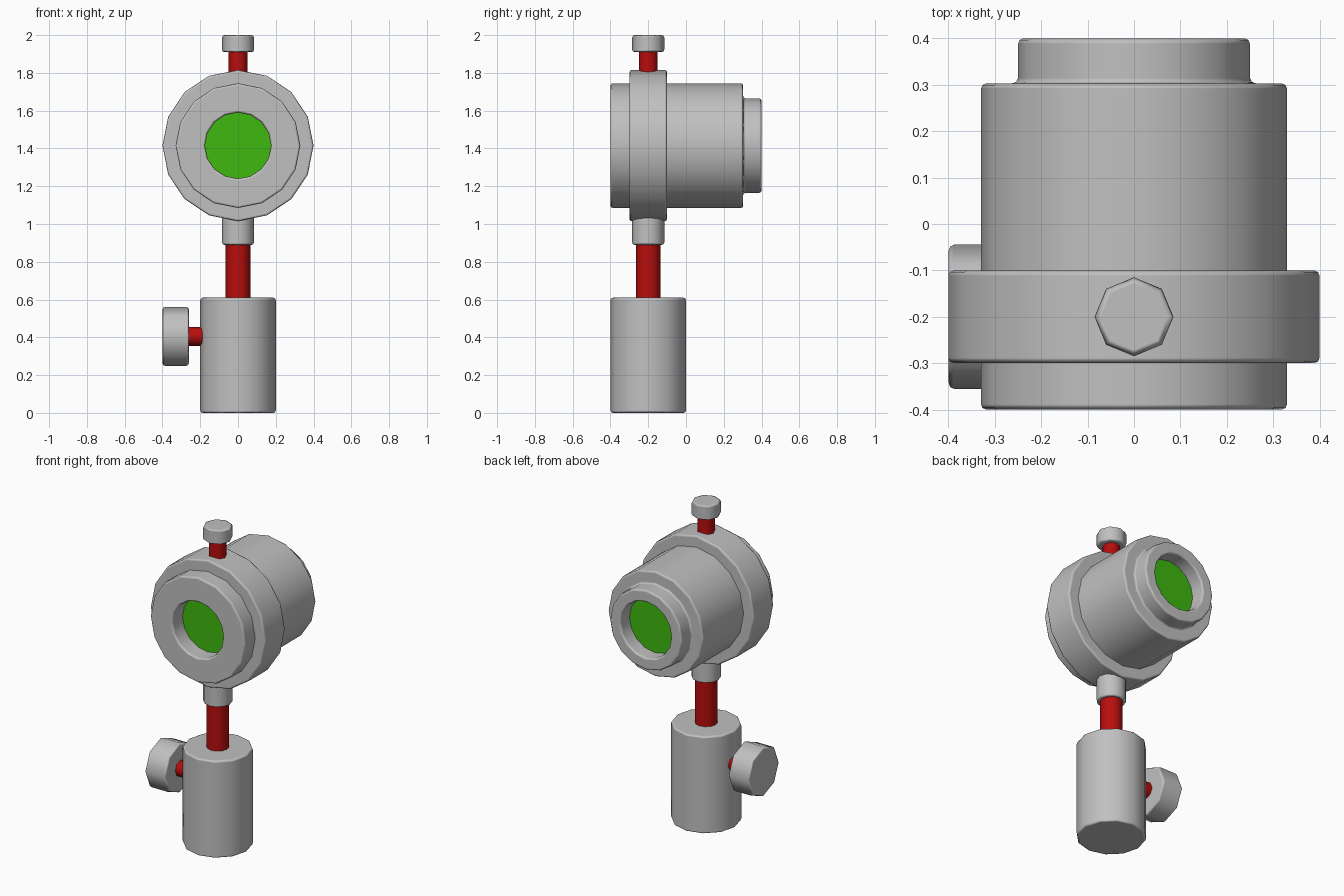
import bpy
from math import sin, cos, pi, radians
from mathutils import Matrix, Vector

cube = bpy.data.objects.get("Cube")
if cube:
    bpy.data.objects.remove(cube, do_unlink=True)


def material(name, rgb):
    mat = bpy.data.materials.new(name)
    mat.use_nodes = True
    mat.diffuse_color = (*rgb, 1)
    mat.node_tree.nodes["Principled BSDF"].inputs["Base Color"].default_value = (*rgb, 1)
    return mat


GREY = material("light grey", (0.53, 0.53, 0.53))
RED = material("red", (0.48, 0.004, 0.004))
GREEN = material("green", (0.05, 0.48, 0.005))

UP = Matrix.Identity(4)
ALONG_Y = Matrix.Rotation(radians(-90), 4, "X")
ALONG_X = Matrix.Rotation(radians(90), 4, "Y")


def lathe(name, profile, sides, mat, origin, turn=UP, bevel=0.0):
    """Spin (radius, height) points about the local z axis; zero radius closes an end."""
    verts, rings, faces = [], [], []
    for r, h in profile:
        count = sides if r > 0 else 1
        rings.append([len(verts) + i for i in range(count)])
        verts += [Vector((r * cos(2 * pi * i / sides), r * sin(2 * pi * i / sides), h))
                  for i in range(count)]
    for a, b in zip(rings, rings[1:]):
        if len(a) == 1:
            faces.append(b[::-1])
        elif len(b) == 1:
            faces.append(a)
        else:
            faces += [(a[i], a[(i + 1) % sides], b[(i + 1) % sides], b[i]) for i in range(sides)]
    # End caps are single polygons, so the pole points are dropped
    poles = sorted(r[0] for r in rings if len(r) == 1)
    remap = {v: v - sum(p < v for p in poles) for v in range(len(verts))}
    verts = [v for i, v in enumerate(verts) if i not in poles]
    faces = [[remap[v] for v in f] for f in faces]
    mesh = bpy.data.meshes.new(name)
    mesh.from_pydata([Matrix.Translation(origin) @ turn @ v for v in verts], [], faces)
    mesh.materials.append(mat)
    obj = bpy.data.objects.new(name, mesh)
    bpy.context.collection.objects.link(obj)
    bpy.ops.object.select_all(action="DESELECT")
    obj.select_set(True)
    bpy.context.view_layer.objects.active = obj
    bpy.ops.object.shade_smooth_by_angle(angle=radians(50))
    if bevel:
        for poly in mesh.polygons:
            poly.use_smooth = True
        sharp = mesh.attributes.get("sharp_edge")
        if sharp:
            mesh.attributes.remove(sharp)
        mod = obj.modifiers.new("soft edges", "BEVEL")
        mod.width = bevel
        mod.segments = 2
        mod.limit_method = "ANGLE"
        mod.angle_limit = radians(50)
        mod.harden_normals = True
    return obj


def cylinder(name, r, low, high, sides, mat, origin, turn=UP, bevel=0.0):
    return lathe(name, [(0, low), (r, low), (r, high), (0, high)], sides, mat, origin, turn, bevel)


AXIS = Vector((0, -0.2, 0))
LENS_CENTRE = Vector((0, 0, 1.415))

# Stand: holder, post and collar
cylinder("post_holder", 0.2, 0, 0.61, 12, GREY, AXIS, bevel=0.013)
cylinder("post", 0.065, 0.55, 0.93, 12, RED, AXIS)
cylinder("post_collar", 0.085, 0.89, 1.06, 12, GREY, AXIS, bevel=0.012)

# Side clamp
clamp = AXIS + Vector((0, 0, 0.405))
cylinder("clamp_screw", 0.05, -0.28, -0.17, 8, RED, clamp, ALONG_X)
cylinder("clamp_knob", 0.156, -0.4, -0.26, 8, GREY, clamp, ALONG_X, bevel=0.014)

# Lens tube: stepped body with a bore open at both ends
tube = [(0.175, -0.3), (0.175, -0.4), (0.33, -0.4), (0.33, 0.303),
        (0.25, 0.303), (0.25, 0.4), (0.175, 0.4), (0.175, 0.3)]
lathe("lens_tube", tube, 16, GREY, LENS_CENTRE, ALONG_Y, bevel=0.012)
cylinder("lens_glass", 0.18, -0.3, 0.31, 16, GREEN, LENS_CENTRE, ALONG_Y)

# Mounting ring around the tube
ring = [(0.32, -0.3), (0.4, -0.3), (0.4, -0.1), (0.32, -0.1)]
lathe("mounting_ring", ring, 16, GREY, LENS_CENTRE, ALONG_Y, bevel=0.012)

# Top lock screw
cylinder("lock_screw", 0.05, 1.78, 1.94, 8, RED, AXIS)
cylinder("lock_knob", 0.085, 1.91, 2.0, 8, GREY, AXIS, bevel=0.013)
